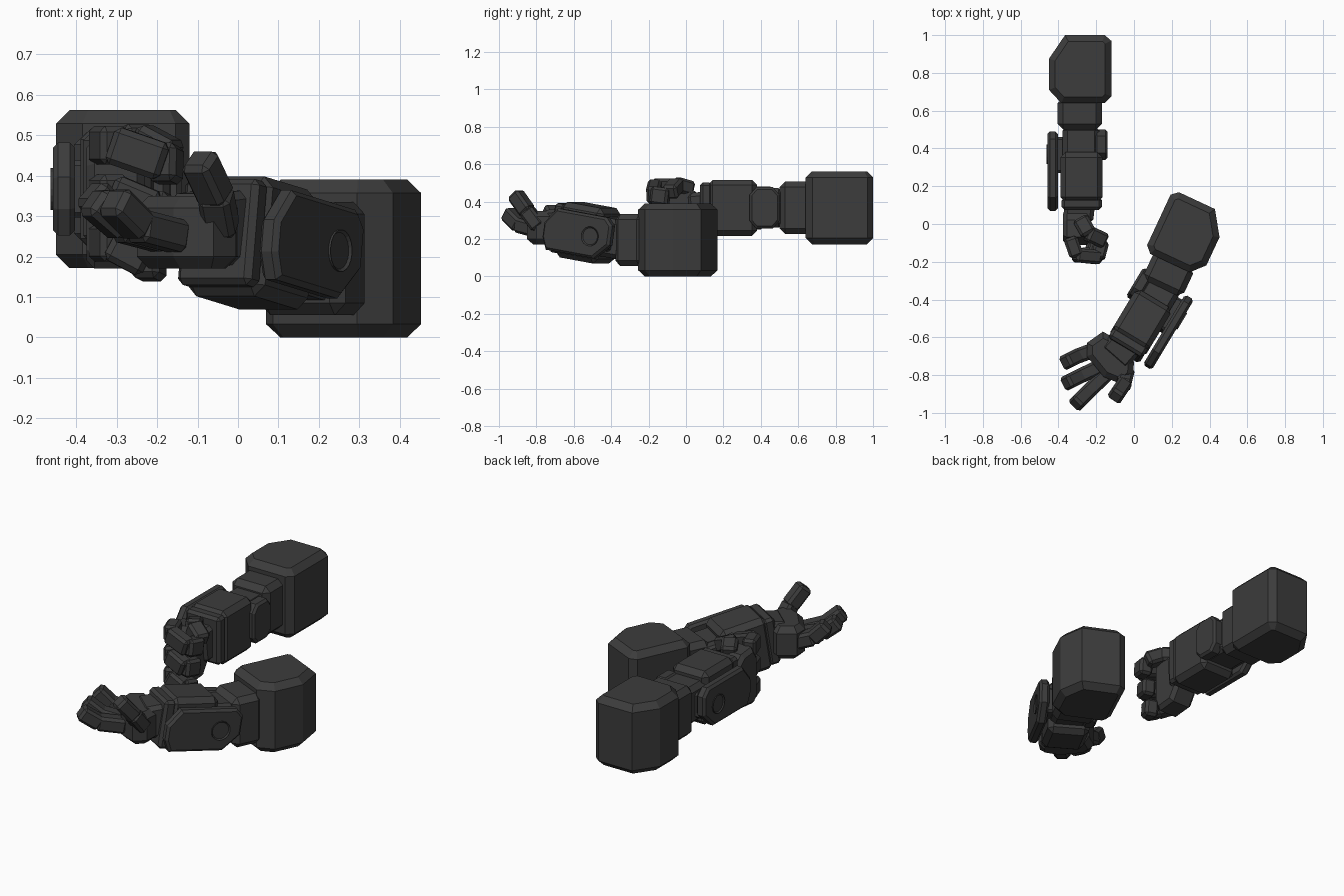
import bpy, bmesh, math
from mathutils import Matrix, Vector

if "Cube" in bpy.data.objects:
    bpy.data.objects.remove(bpy.data.objects["Cube"])

mat = bpy.data.materials.new("dark_grey")
mat.diffuse_color = (0.045, 0.045, 0.045, 1)
mat.use_nodes = True
mat.node_tree.nodes["Principled BSDF"].inputs["Base Color"].default_value = mat.diffuse_color

T = Matrix.Translation
I = Matrix.Identity(4)
# maps a (y, z) profile extruded along x
SIDE = Matrix(((0, 0, 1, 0), (1, 0, 0, 0), (0, 1, 0, 0), (0, 0, 0, 1)))


def finish(name, bm, m):
    bm.transform(m)
    bmesh.ops.recalc_face_normals(bm, faces=bm.faces)
    me = bpy.data.meshes.new(name)
    bm.to_mesh(me)
    bm.free()
    me.materials.append(mat)
    ob = bpy.data.objects.new(name, me)
    bpy.context.collection.objects.link(ob)
    return ob


def block(name, m, lo, hi, ch=0.025):
    """Chamfered box between two corners."""
    lo, hi = Vector(lo), Vector(hi)
    bm = bmesh.new()
    bmesh.ops.create_cube(bm, size=1, matrix=T((lo + hi) / 2) @ Matrix.Diagonal((*(hi - lo), 1)))
    bmesh.ops.bevel(bm, geom=bm.edges[:], offset=ch, segments=1, affect='EDGES')
    finish(name, bm, m)


def prism(name, m, pts, z0, z1, ch):
    """Extruded outline with chamfered rims."""
    bm = bmesh.new()
    f = bm.faces.new([bm.verts.new((x, y, z0)) for x, y in pts])
    ext = bmesh.ops.extrude_face_region(bm, geom=[f])
    bmesh.ops.translate(bm, vec=(0, 0, z1 - z0),
                        verts=[g for g in ext["geom"] if isinstance(g, bmesh.types.BMVert)])
    rims = [e for e in bm.edges if abs(e.verts[0].co.z - e.verts[1].co.z) < 1e-6]
    bmesh.ops.bevel(bm, geom=rims, offset=ch, segments=1, affect='EDGES')
    finish(name, bm, m)


def chain(name, pts, w, h, ch=0.014):
    """Row of chamfered segments along a path (fingers, thumbs, wrists)."""
    for i in range(len(pts) - 1):
        a, b = Vector(pts[i]), Vector(pts[i + 1])
        d = b - a
        m = T((a + b) / 2) @ d.to_track_quat('Y', 'Z').to_matrix().to_4x4()
        l = d.length / 2 + 0.01
        block(f"{name}_{i + 1}", m, (-w / 2, -l, -h / 2), (w / 2, l, h / 2), ch)


def hub(name, m):
    """Round pivot with a recessed centre, facing -x."""
    bm = bmesh.new()
    bmesh.ops.create_cone(bm, cap_ends=True, segments=20, radius1=0.052, radius2=0.052, depth=0.03)
    bm.normal_update()
    top = [f for f in bm.faces if f.normal.z > 0.9]
    bmesh.ops.inset_region(bm, faces=top, thickness=0.013)
    bmesh.ops.translate(bm, verts=top[0].verts[:], vec=(0, 0, -0.012))
    bmesh.ops.inset_region(bm, faces=top, thickness=0.012)
    bmesh.ops.translate(bm, verts=top[0].verts[:], vec=(0, 0, 0.006))
    finish(name, bm, m @ Matrix.Rotation(-math.pi / 2, 4, 'Y'))


def arm(side, up, fore):
    # shoulder block and upper arm
    prism(side + "_shoulder", up,
          [(-.165, -.11), (-.1, -.18), (.13, -.18), (.165, -.145),
           (.165, .15), (.13, .18), (-.08, .18), (-.165, .055)], -.195, .195, .033)
    block(side + "_upper_arm", up, (-.12, -.32, -.14), (.115, -.15, .14), .03)
    # forearm and elbow
    block(side + "_elbow", fore, (-.1, .06, -.105), (.095, .28, .105), .025)
    block(side + "_forearm", fore, (-.112, -.125, -.15), (.112, .14, .15), .028)
    block(side + "_forearm_collar", fore, (-.105, -.165, -.13), (.108, -.1, .135), .015)
    # outer side plate with its pivot
    prism(side + "_side_plate", fore @ SIDE,
          [(-.17, -.05), (-.14, -.115), (.16, -.115), (.25, -.03),
           (.25, .075), (.21, .115), (-.1, .115), (-.17, .03)], -.18, -.125, .013)
    block(side + "_plate_mount", fore, (-.14, .03, -.07), (-.08, .22, .07), .012)
    hub(side + "_pivot", fore @ T((-.171, .13, 0)))
    # inner elbow cap
    prism(side + "_elbow_cap", fore @ SIDE,
          [(.1, -.07), (.135, -.11), (.225, -.11), (.26, -.07),
           (.26, .07), (.225, .11), (.135, .11), (.1, .07)], .07, .138, .012)


def rot(deg, axis):
    return Matrix.Rotation(math.radians(deg), 4, axis)


MIRROR = Matrix.Diagonal((-1, 1, 1, 1))
arm("straight_arm", T((-.285, .82, .367)), T((-.278, .24, .367)))
arm("bent_arm", T((.28, -.05, .195)) @ rot(-25, 'Z') @ MIRROR,
    T((.03, -.53, .235)) @ rot(-31, 'Z') @ rot(-9, 'X') @ MIRROR)

# closed hand: upright palm, fingers curling toward +x
chain("closed_wrist", [(-.285, .12, .36), (-.295, .03, .35)], .16, .19, .02)
prism("closed_palm", T((-.3, 0, 0)) @ SIDE,
      [(.075, .25), (.03, .18), (-.08, .17), (-.11, .21),
       (-.11, .43), (-.07, .49), (.02, .48), (.075, .43)], -.075, .07, .02)
for i, (z, s) in enumerate([(.475, 1), (.355, 1), (.235, .92)]):
    chain(f"closed_finger_{i + 1}",
          [(-.335, -.08, z), (-.305, -.165, z), (-.19 - .02 * i, -.175 * s, z - .04),
           (-.17 - .02 * i, -.1, z - .05)], .075, .095)
chain("closed_thumb", [(-.28, .02, .47), (-.24, -.05, .49), (-.165, -.085, .45)], .085, .08)

# open hand: flat palm, spread fingers bending upward
chain("open_wrist", [(-.03, -.62, .275), (-.1, -.7, .265)], .18, .18, .02)
prism("open_palm", I,
      [(-.165, -.57), (-.09, -.61), (0, -.73), (-.005, -.8), (-.06, -.85),
       (-.16, -.81), (-.25, -.7), (-.25, -.63)], .17, .35, .03)
chain("open_finger_1", [(-.22, -.67, .26), (-.3, -.70, .29), (-.36, -.73, .355)], .08, .08)
chain("open_finger_2", [(-.19, -.76, .25), (-.285, -.805, .275), (-.355, -.84, .335)], .08, .08)
chain("open_finger_3", [(-.15, -.8, .25), (-.245, -.89, .275), (-.305, -.95, .335)], .08, .08)
chain("open_thumb", [(-.04, -.79, .27), (-.055, -.85, .35), (-.095, -.91, .435)], .08, .08)
